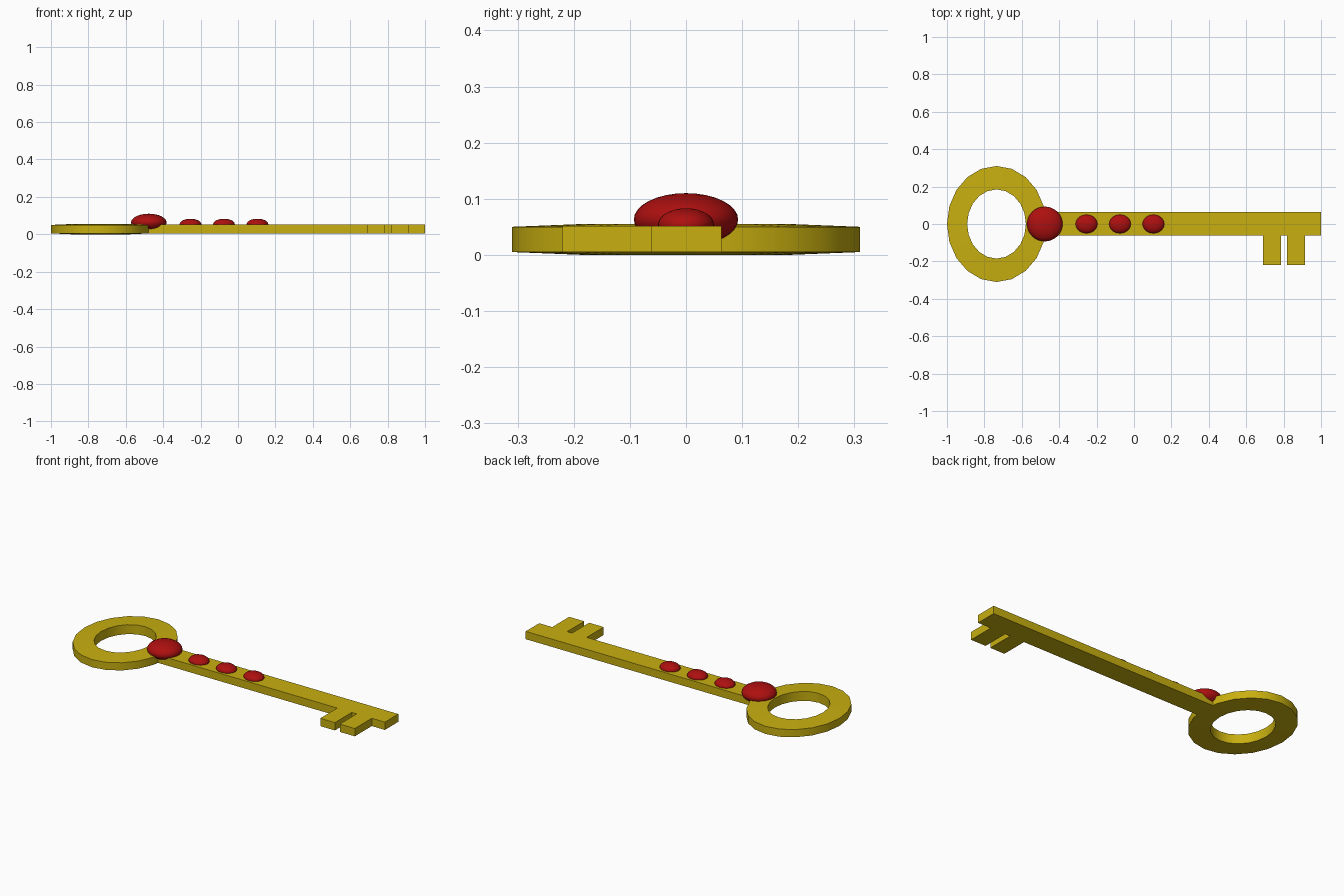
import bpy, bmesh, math

if "Cube" in bpy.data.objects:
    bpy.data.objects.remove(bpy.data.objects["Cube"])


def material(name, color):
    m = bpy.data.materials.new(name)
    m.diffuse_color = color
    m.use_nodes = True
    m.node_tree.nodes["Principled BSDF"].inputs["Base Color"].default_value = m.diffuse_color
    return m


gold = material("gold", (0.58, 0.43, 0.005, 1))
red = material("red", (0.42, 0.005, 0.005, 1))


def add_object(name, bm, mat):
    bmesh.ops.recalc_face_normals(bm, faces=bm.faces)
    mesh = bpy.data.meshes.new(name)
    bm.to_mesh(mesh)
    bm.free()
    mesh.materials.append(mat)
    obj = bpy.data.objects.new(name, mesh)
    bpy.context.collection.objects.link(obj)
    bpy.context.view_layer.objects.active = obj
    obj.select_set(True)
    bpy.ops.object.shade_smooth_by_angle(angle=math.radians(35))
    obj.select_set(False)
    return obj


# Oval handle ring: a four-sided section swept round, slightly thicker inside
def handle_ring(cx, segments=20):
    section = [(0.265, 0.31, 0.005), (0.265, 0.31, 0.05),
               (0.157, 0.185, 0.055), (0.157, 0.185, 0.0)]
    bm = bmesh.new()
    loops = []
    for i in range(segments):
        a = 2 * math.pi * i / segments
        loops.append([bm.verts.new((cx + rx * math.cos(a), ry * math.sin(a), z))
                      for rx, ry, z in section])
    for i in range(segments):
        p, q = loops[i], loops[(i + 1) % segments]
        for j in range(4):
            k = (j + 1) % 4
            bm.faces.new((p[j], q[j], q[k], p[k]))
    add_object("handle_ring", bm, gold)


handle_ring(-0.735)

# Shaft and two teeth: one flat outline, extruded
outline = [(-0.48, 0.063), (-0.48, -0.062)]
for x0, x1 in ((0.69, 0.785), (0.817, 0.915)):
    outline += [(x0, -0.062), (x0, -0.22), (x1, -0.22), (x1, -0.062)]
outline += [(1.0, -0.062), (1.0, 0.063)]
bm = bmesh.new()
face = bm.faces.new([bm.verts.new((x, y, 0.005)) for x, y in outline])
top = bmesh.ops.extrude_face_region(bm, geom=[face])["geom"]
bmesh.ops.translate(bm, vec=(0, 0, 0.046),
                    verts=[v for v in top if isinstance(v, bmesh.types.BMVert)])
add_object("shaft_with_teeth", bm, gold)


# Flattened round gems
def gem(name, x, z, size):
    bm = bmesh.new()
    bmesh.ops.create_uvsphere(bm, u_segments=32, v_segments=16, radius=1)
    bmesh.ops.scale(bm, vec=size, verts=bm.verts)
    bmesh.ops.translate(bm, vec=(x, 0, z), verts=bm.verts)
    add_object(name, bm, red)


gem("large_gem", -0.477, 0.063, (0.095, 0.093, 0.047))
for i, x in enumerate((-0.254, -0.075, 0.104)):
    gem(f"small_gem_{i + 1}", x, 0.054, (0.058, 0.05, 0.029))
